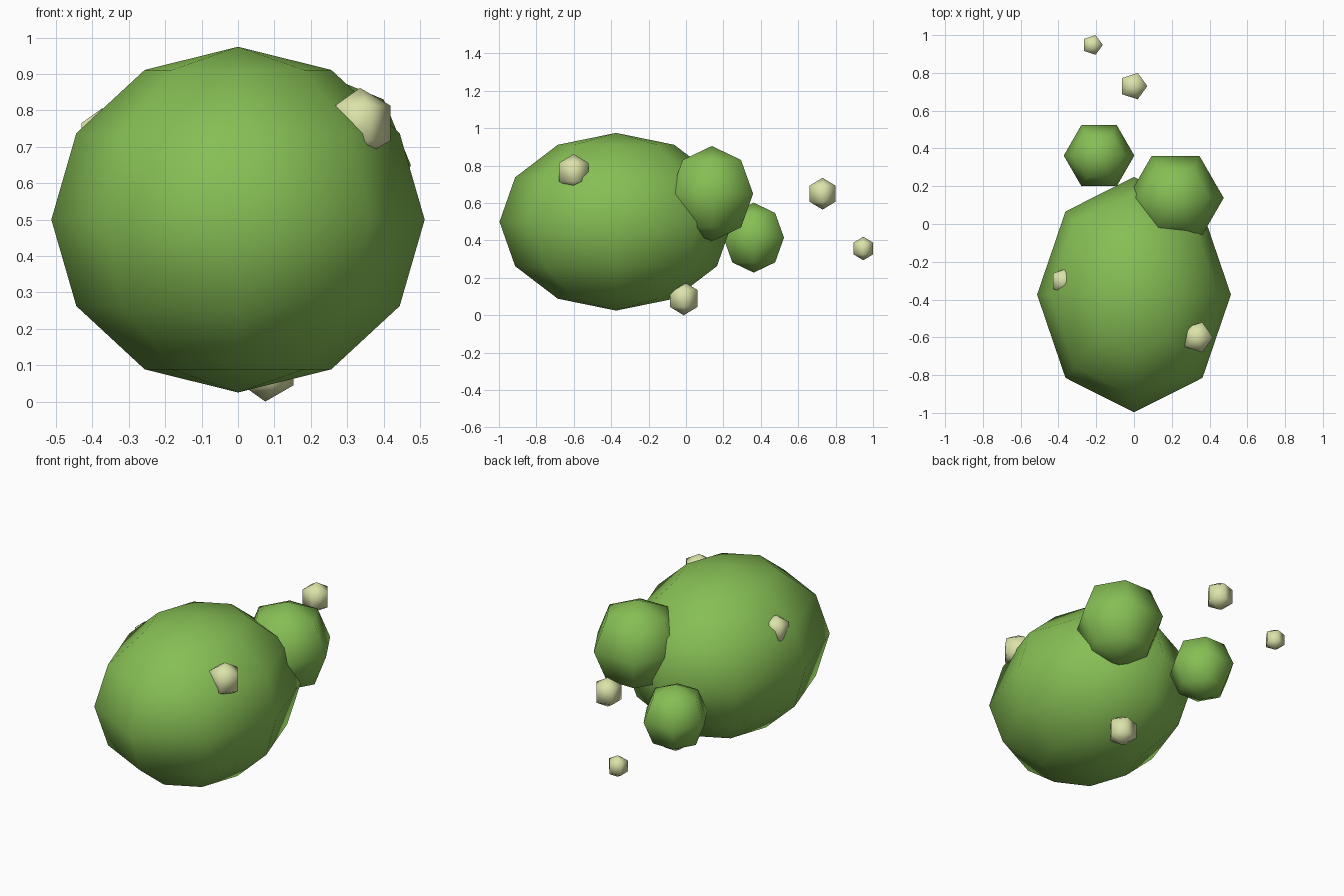
import bpy, bmesh
from math import pi
from mathutils import Matrix, Vector

if "Cube" in bpy.data.objects:
    bpy.data.objects.remove(bpy.data.objects["Cube"])


def material(name, color):
    m = bpy.data.materials.new(name)
    m.diffuse_color = color
    m.use_nodes = True
    m.node_tree.nodes["Principled BSDF"].inputs["Base Color"].default_value = m.diffuse_color
    return m


GREEN = material("leaf_green", (0.24, 0.52, 0.09, 1))
PALE = material("pale_green", (0.72, 0.77, 0.40, 1))


def ball(name, center, radii, segments, rings, mat):
    """Low-poly sphere with a vertex column facing +x."""
    bm = bmesh.new()
    place = (Matrix.Translation(center) @ Matrix.Diagonal(Vector(radii)).to_4x4()
             @ Matrix.Rotation(-pi / 2, 4, 'Z'))
    bmesh.ops.create_uvsphere(bm, u_segments=segments, v_segments=rings,
                              radius=1, matrix=place)
    bmesh.ops.recalc_face_normals(bm, faces=bm.faces)
    for f in bm.faces:
        f.smooth = True
    me = bpy.data.meshes.new(name)
    bm.to_mesh(me)
    bm.free()
    me.materials.append(mat)
    bpy.context.collection.objects.link(bpy.data.objects.new(name, me))


# Large body
ball("body", (0, -0.374, 0.50), (0.513, 0.623, 0.475), 8, 6, GREEN)

# Two green lobes at the back
ball("lobe_large", (0.22, 0.138, 0.65), (0.255,) * 3, 6, 4, GREEN)
ball("lobe_small", (-0.185, 0.362, 0.415), (0.187,) * 3, 6, 4, GREEN)

# Pale nodules: three set into the body, two floating behind
nodules = [
    ((0.335, -0.60, 0.765), 0.097),
    ((-0.373, -0.302, 0.725), 0.081),
    ((0.075, -0.012, 0.09), 0.09),
    ((-0.003, 0.73, 0.65), 0.085),
    ((-0.22, 0.948, 0.357), 0.063),
]
for i, (c, r) in enumerate(nodules):
    ball(f"nodule_{i + 1}", c, (r,) * 3, 5, 3, PALE)
